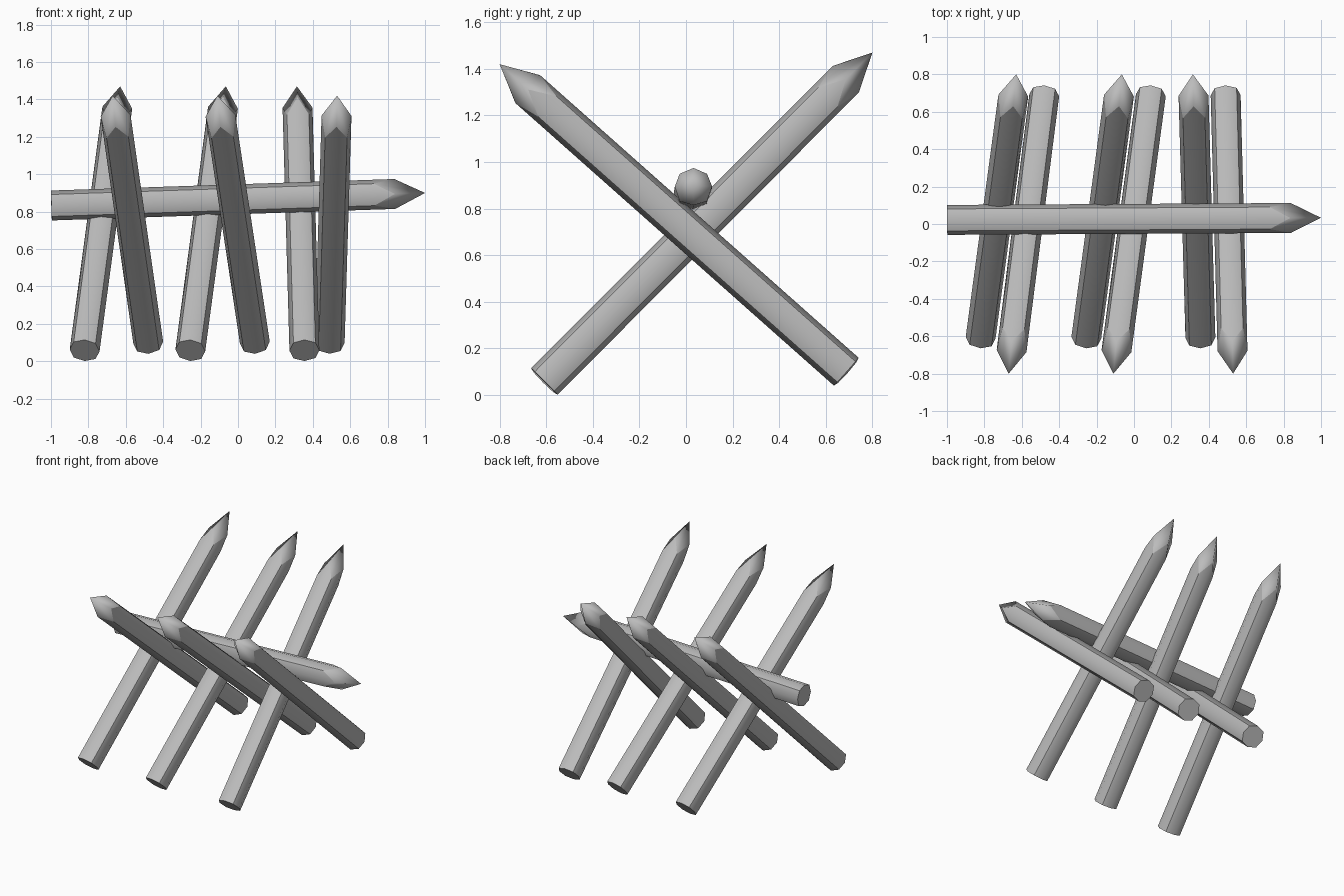
import bpy, bmesh, math
from mathutils import Vector

cube = bpy.data.objects.get("Cube")
if cube:
    bpy.data.objects.remove(cube, do_unlink=True)

# Single grey for all the stakes
grey = bpy.data.materials.new("plain_grey")
grey.use_nodes = True
colour = (0.5, 0.5, 0.5, 1)
grey.diffuse_color = colour
grey.node_tree.nodes["Principled BSDF"].inputs["Base Color"].default_value = colour

SIDES = 8
RADIUS = 0.08          # at the soft corners
CORNER = 0.083         # at the hard corners
TIP = 0.162            # length of the point
NOTCH = 0.11           # how far the carving runs down the hard corners


def stake(name, base, tip, side):
    """Eight-sided pole from base to tip, with a carved point."""
    base, tip = Vector(base), Vector(tip)
    axis = (tip - base).normalized()
    u = Vector(side)
    u = (u - axis * u.dot(axis)).normalized()
    v = axis.cross(u)
    shoulder = tip - axis * TIP

    bm = bmesh.new()
    low, high = [], []
    for i in range(SIDES):
        hard = i % 2
        a = math.tau * i / SIDES
        out = (u * math.cos(a) + v * math.sin(a)) * (CORNER if hard else RADIUS)
        low.append(bm.verts.new(base + out))
        high.append(bm.verts.new(shoulder + out - axis * NOTCH * hard))
    point = bm.verts.new(tip)

    bm.faces.new(low[::-1])
    for i in range(SIDES):
        j = (i + 1) % SIDES
        bm.faces.new((low[i], low[j], high[j], high[i]))
        bm.faces.new((high[i], high[j], point))
    for f in bm.faces:
        f.smooth = True

    # Hard edges: base rim, carved shoulder and every second long edge
    for i in range(SIDES):
        j = (i + 1) % SIDES
        bm.edges.get((low[i], low[j])).smooth = False
        bm.edges.get((high[i], high[j])).smooth = False
        if i % 2:
            bm.edges.get((low[i], high[i])).smooth = False

    mesh = bpy.data.meshes.new(name)
    bm.to_mesh(mesh)
    bm.free()
    mesh.materials.append(grey)
    bpy.context.collection.objects.link(bpy.data.objects.new(name, mesh))


X, Z = (1, 0, 0), (0, 0, 1)

# Stakes pointing up to the back
for n, (x0, x1) in enumerate([(-0.82, -0.63), (-0.255, -0.065), (0.355, 0.315)], 1):
    stake(f"back_stake_{n}", (x0, -0.608, 0.058), (x1, 0.8, 1.47), X)

# Stakes pointing up to the front
for n, (x0, x1) in enumerate([(-0.48, -0.67), (0.09, -0.11), (0.49, 0.53)], 1):
    stake(f"front_stake_{n}", (x0, 0.688, 0.1), (x1, -0.8, 1.42), X)

# Long rail resting in the crossings
stake("cross_rail", (-0.998, 0.022, 0.833), (1, 0.033, 0.9), Z)
